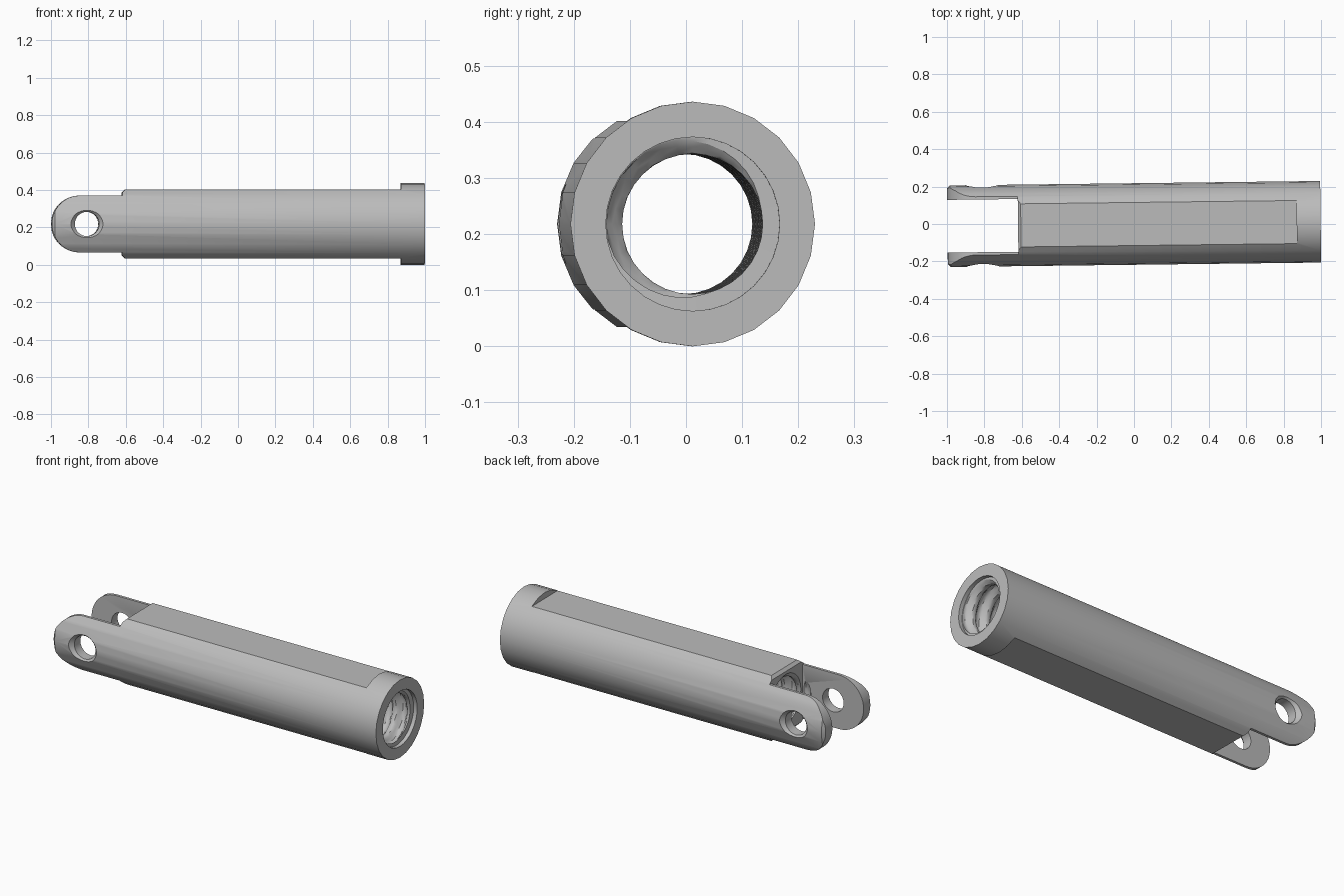
import bpy, bmesh, math
from mathutils import Matrix

if "Cube" in bpy.data.objects:
    bpy.data.objects.remove(bpy.data.objects["Cube"])

R, FLAT, EAR, GAP = 0.218, 0.184, 0.152, 0.141   # half sizes about the axis
TIP, SHOULDER, COLLAR, END = -0.998, -0.62, 0.87, 0.998
PIN_X, PIN_R = -0.81, 0.065

steel = bpy.data.materials.new("Steel grey")
steel.use_nodes = True
grey = (0.5, 0.5, 0.5, 1)
steel.diffuse_color = grey
steel.node_tree.nodes["Principled BSDF"].inputs["Base Color"].default_value = grey


def make(name, bm):
    bmesh.ops.recalc_face_normals(bm, faces=bm.faces)
    mesh = bpy.data.meshes.new(name)
    bm.to_mesh(mesh)
    bm.free()
    mesh.materials.append(steel)
    ob = bpy.data.objects.new(name, mesh)
    bpy.context.collection.objects.link(ob)
    return ob


def tube(name, stations, radius, sides):
    """Closed solid along x; radius(station, angle) sets its skin."""
    bm = bmesh.new()
    angles = [2 * math.pi * i / sides for i in range(sides)]
    rings = []
    for s in stations:
        ring = []
        for a in angles:
            x, r = radius(s, a)
            ring.append(bm.verts.new((x, r * math.sin(a), r * math.cos(a))))
        rings.append(ring)
    for p, q in zip(rings, rings[1:]):
        for i in range(sides):
            j = (i + 1) % sides
            bm.faces.new((p[i], p[j], q[j], q[i]))
    bm.faces.new(rings[0])
    bm.faces.new(rings[-1])
    return make(name, bm)


def slab(name, outline, half):
    """Side outline in x and z, pulled out across y."""
    bm = bmesh.new()
    face = bm.faces.new([bm.verts.new((x, -half, z)) for x, z in outline])
    out = bmesh.ops.extrude_face_region(bm, geom=[face])["geom"]
    verts = [v for v in out if isinstance(v, bmesh.types.BMVert)]
    bmesh.ops.translate(bm, verts=verts, vec=(0, 2 * half, 0))
    return make(name, bm)


def combine(ob, tool, operation):
    bpy.context.view_layer.objects.active = ob
    mod = ob.modifiers.new("cut", "BOOLEAN")
    mod.operation, mod.solver, mod.object = operation, "EXACT", tool
    bpy.ops.object.modifier_apply(modifier=mod.name)
    bpy.data.objects.remove(tool)


# Round bar with a chamfered tip
bar = [(TIP, R - 0.016), (TIP + 0.016, R), (END, R)]
body = tube("clevis_sleeve", bar, lambda s, a: s, 24)

# Side outline: rounded ears, milled flats, full round collar
upper = []
for i in range(13):
    a = math.pi - i * math.pi / 24
    upper.append((TIP + EAR + EAR * math.cos(a), EAR * math.sin(a)))
upper += [(SHOULDER, EAR), (SHOULDER, FLAT - 0.015), (SHOULDER + 0.015, FLAT),
          (COLLAR, FLAT), (COLLAR, 0.3), (1.1, 0.3)]
lower = [(x, -z) for x, z in reversed(upper[1:])]
combine(body, slab("outline_tool", upper + lower, 0.4), "INTERSECT")

# Slot between the ears
slot = [(-1.2, -0.4), (SHOULDER, -0.4), (SHOULDER, 0.4), (-1.2, 0.4)]
combine(body, slab("slot_tool", slot, GAP), "DIFFERENCE")

# Threaded bore with a plain mouth
PITCH, CREST, ROOT, MOUTH = 0.09, 0.125, 0.153, 0.975


def thread(x, a):
    if x > MOUTH:
        return x, ROOT + 0.002
    t = (x / PITCH - a / (2 * math.pi)) % 1
    wave = min(1, max(0, 2 * abs(2 * t - 1) - 0.5))
    return x, CREST + (ROOT - CREST) * wave


count = 190
stations = [-0.7 + (MOUTH + 0.7) * i / count for i in range(count + 1)]
combine(body, tube("bore_tool", stations + [MOUTH + 0.001, 1.1], thread, 32), "DIFFERENCE")

# Cross pin hole, countersunk on both outer sides
pin = [(-0.3, 0.165), (-0.195, PIN_R), (0.195, PIN_R), (0.3, 0.165)]
tool = tube("pin_tool", pin, lambda s, a: s, 32)
tool.data.transform(Matrix.Translation((PIN_X, 0, 0)) @ Matrix.Rotation(math.pi / 2, 4, "Z"))
combine(body, tool, "DIFFERENCE")

# Slight yaw, then stand it on the ground
body.data.transform(Matrix.Translation((0, 0, R)) @ Matrix.Rotation(0.012, 4, "Z"))
bpy.ops.object.select_all(action="DESELECT")
body.select_set(True)
bpy.context.view_layer.objects.active = body
bpy.ops.object.shade_smooth_by_angle(angle=math.radians(30))
